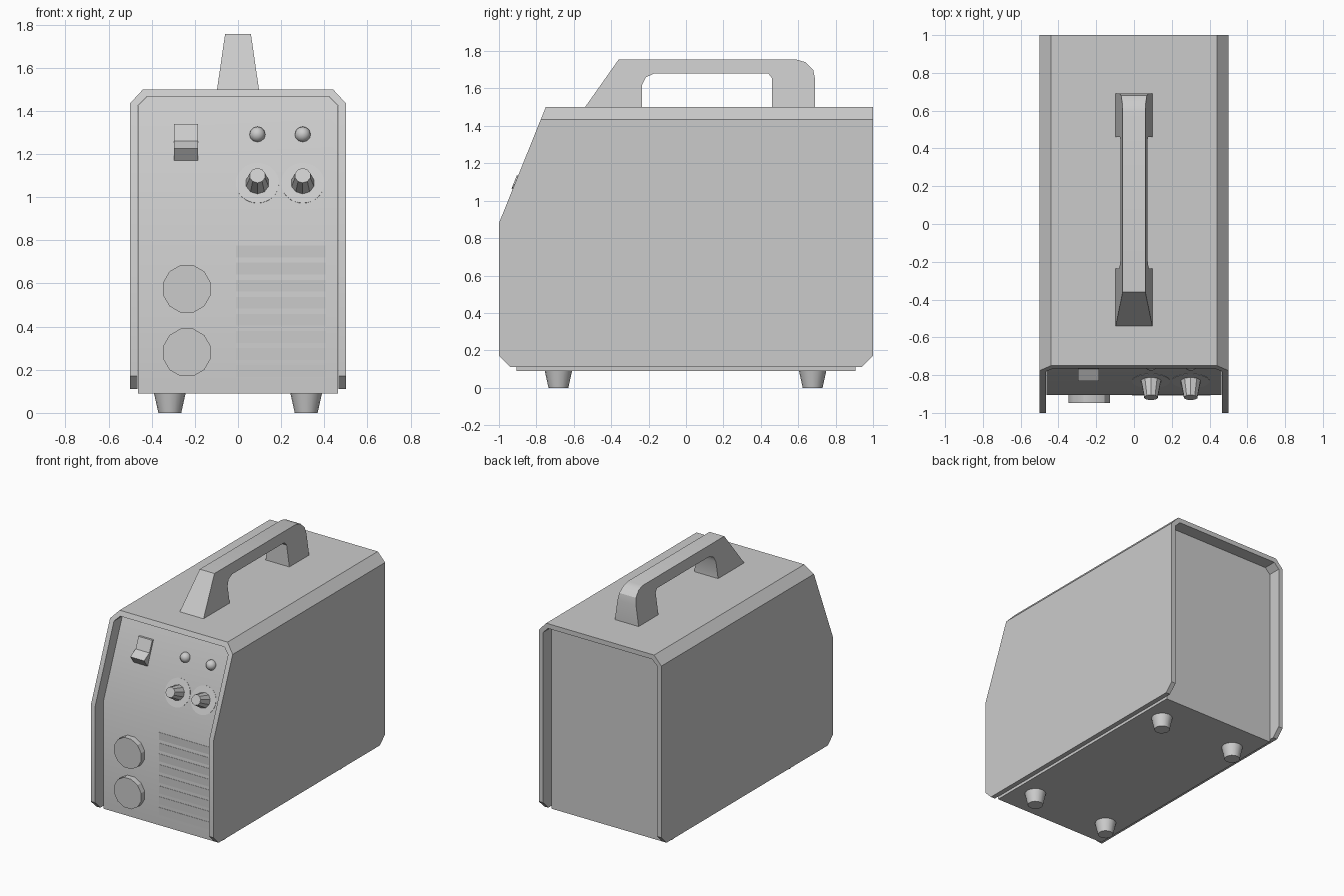
import bpy, bmesh, math
from mathutils import Vector, Matrix

cube = bpy.data.objects.get("Cube")
if cube:
    bpy.data.objects.remove(cube, do_unlink=True)

GREY = (0.6, 0.6, 0.6, 1)
mat = bpy.data.materials.new("light_grey")
mat.use_nodes = True
mat.diffuse_color = GREY
mat.node_tree.nodes["Principled BSDF"].inputs["Base Color"].default_value = GREY

# Sloped upper half of the front panel
BEND_Z, PANEL_Y = 0.88, -0.905
SLOPE = 0.25 / 0.62
NORMAL = Vector((0, -1, SLOPE)).normalized()


def panel_y(z):
    return PANEL_Y + max(0, z - BEND_Z) * SLOPE


def finish(name, bm):
    bmesh.ops.recalc_face_normals(bm, faces=bm.faces[:])
    mesh = bpy.data.meshes.new(name)
    bm.to_mesh(mesh)
    bm.free()
    mesh.materials.append(mat)
    ob = bpy.data.objects.new(name, mesh)
    bpy.context.collection.objects.link(ob)
    bpy.ops.object.select_all(action='DESELECT')
    ob.select_set(True)
    bpy.context.view_layer.objects.active = ob
    bpy.ops.object.shade_smooth_by_angle(angle=math.radians(30))
    return ob


def extrude_profile(points, left, right):
    """Side profile of (y, z) points between two x functions of z."""
    bm = bmesh.new()
    a = [bm.verts.new((left(z), y, z)) for y, z in points]
    b = [bm.verts.new((right(z), y, z)) for y, z in points]
    bm.faces.new(a)
    bm.faces.new(b)
    for i in range(len(a)):
        j = (i + 1) % len(a)
        bm.faces.new((a[i], a[j], b[j], b[i]))
    return bm


def cone(name, centre, axis, r1, r2, depth, sides, turn=0):
    """Tapered cylinder whose base sits at centre and points along axis."""
    bm = bmesh.new()
    m = (Matrix.Translation(centre) @ Vector(axis).to_track_quat('Z', 'Y').to_matrix().to_4x4()
         @ Matrix.Rotation(turn, 4, 'Z') @ Matrix.Translation((0, 0, depth / 2)))
    bmesh.ops.create_cone(bm, cap_ends=True, segments=sides, radius1=r1,
                          radius2=r2, depth=depth, matrix=m)
    return finish(name, bm)


# Inner body with sloped front and chamfered upper edges
top = 1.464
body_profile = [(PANEL_Y, 0.09), (PANEL_Y, BEND_Z), (panel_y(top), top),
                (0.905, top), (0.905, 0.09)]
bm = extrude_profile(body_profile, lambda z: -0.464, lambda z: 0.464)
edges = [e for e in bm.edges
         if all(v.co.z > 1.4 for v in e.verts)
         and abs(e.verts[0].co.x - e.verts[1].co.x) < 0.01]
bmesh.ops.bevel(bm, geom=edges, offset=0.04, segments=1, affect='EDGES')
finish("inner_body", bm)


# Outer cover: folded sheet open at the front, back and bottom
def cover_front(z):
    if z < 0.17:
        return -1 + (0.17 - z)
    return -1 + max(0, z - BEND_Z) * SLOPE


def cover_back(z):
    return 1 - max(0, 0.17 - z)


def section(side, shoulder, flat, height):
    half = [(side, 0.11), (side, 0.17), (side, BEND_Z), (side, shoulder), (flat, height)]
    return half + [(-x, z) for x, z in reversed(half)]


outer = section(0.5, 1.435, 0.44, 1.5)
inner = section(0.465, 1.425, 0.425, 1.465)
bm = bmesh.new()
rings = [[bm.verts.new((x, f(z), z)) for x, z in pts]
         for pts, f in ((outer, cover_front), (outer, cover_back),
                        (inner, cover_back), (inner, cover_front))]
for k in range(4):
    a, b = rings[k], rings[(k + 1) % 4]
    for i in range(len(a) - 1):
        bm.faces.new((a[i], a[i + 1], b[i + 1], b[i]))
for i in (0, -1):
    bm.faces.new([r[i] for r in rings])
finish("outer_cover", bm)

# Carrying handle, narrowing towards the top
handle_profile = [(-0.54, 1.5), (-0.36, 1.755), (0.59, 1.755), (0.64, 1.74), (0.68, 1.7),
                  (0.69, 1.65), (0.69, 1.5), (0.46, 1.5), (0.46, 1.655), (0.44, 1.68),
                  (-0.17, 1.68), (-0.215, 1.66), (-0.235, 1.62), (-0.235, 1.5)]


def handle_width(z):
    return 0.097 - 0.037 * (z - 1.5) / 0.255


finish("carry_handle", extrude_profile(handle_profile, lambda z: -handle_width(z), handle_width))

# Rocker switch
switch_profile = [(-0.69, 1.34), (-0.735, 1.34), (-0.768, 1.26),
                  (-0.83, 1.225), (-0.79, 1.17), (-0.76, 1.17)]
finish("power_switch", extrude_profile(switch_profile, lambda z: -0.297, lambda z: -0.185))

# Dials with flat rings, and indicator lamps above them
for side, x in (("right", 0.09), ("left", 0.30)):
    base = Vector((x, panel_y(1.065), 1.065))
    cone(side + "_dial_ring", base, NORMAL, 0.1, 0.1, 0.002, 32)
    cone(side + "_dial", base, NORMAL, 0.055, 0.037, 0.095, 10)
    bm = bmesh.new()
    bmesh.ops.create_uvsphere(
        bm, u_segments=12, v_segments=8, radius=0.037,
        matrix=Matrix.Translation((x, panel_y(1.29), 1.29))
        @ NORMAL.to_track_quat('Z', 'Y').to_matrix().to_4x4())
    finish(side + "_lamp", bm)

# Output sockets
for level, z in (("upper", 0.575), ("lower", 0.28)):
    cone(level + "_socket", (-0.237, PANEL_Y, z), (0, -1, 0),
         0.114, 0.114, 0.042, 12, math.radians(15))

# Vent strips
for i in range(8):
    z = 0.775 - i * 0.079
    y = PANEL_Y - 0.002
    bm = extrude_profile([(y, z), (y, z - 0.055), (PANEL_Y, z - 0.055), (PANEL_Y, z)],
                         lambda z: -0.01, lambda z: 0.405)
    finish(f"vent_strip_{i + 1}", bm)

# Feet
for end, y in (("front", -0.682), ("back", 0.677)):
    for side, x in (("right", -0.316), ("left", 0.316)):
        cone(f"{end}_{side}_foot", (x, y, 0), (0, 0, 1), 0.053, 0.073, 0.09, 16)
